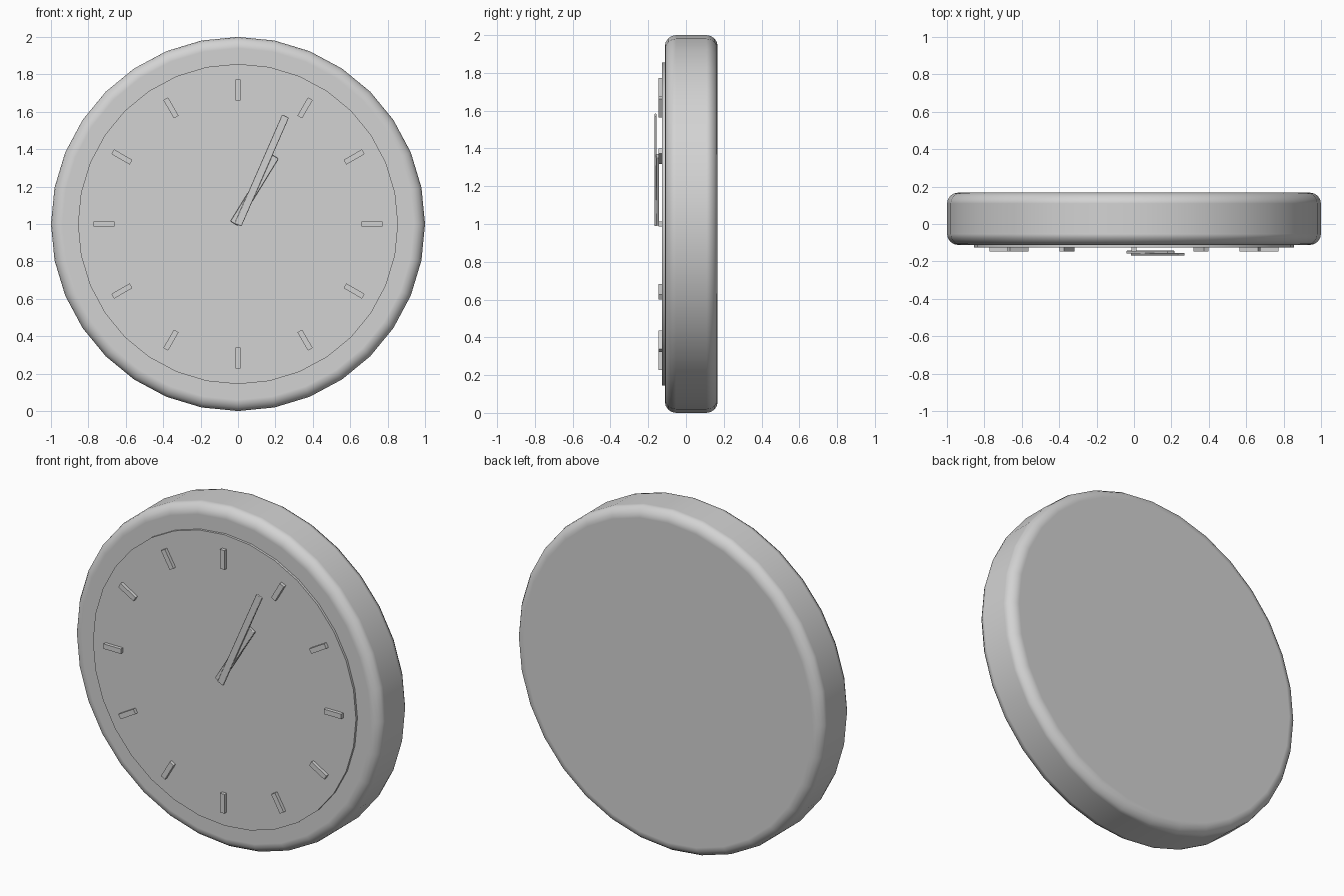
import bpy
import math

if "Cube" in bpy.data.objects:
    bpy.data.objects.remove(bpy.data.objects["Cube"])

grey = bpy.data.materials.new("light grey")
grey.diffuse_color = (0.65, 0.65, 0.65, 1)
grey.use_nodes = True
grey.node_tree.nodes["Principled BSDF"].inputs["Base Color"].default_value = grey.diffuse_color


def finish(ob, name, bevel=0, segments=1):
    ob.name = name
    ob.data.materials.append(grey)
    bpy.ops.object.transform_apply(location=False, rotation=True, scale=True)
    bpy.ops.object.shade_smooth_by_angle(angle=math.radians(35))
    if bevel:
        m = ob.modifiers.new("Bevel", 'BEVEL')
        m.width = bevel
        m.segments = segments
        m.limit_method = 'ANGLE'
        m.angle_limit = math.radians(40)
        m.harden_normals = True


def disc(name, radius, y0, y1, bevel=0, segments=1):
    bpy.ops.mesh.primitive_cylinder_add(
        vertices=32, radius=radius, depth=y1 - y0,
        location=(0, (y0 + y1) / 2, 1), rotation=(math.pi / 2, 0, 0))
    finish(bpy.context.object, name, bevel, segments)


def bar(name, x, z, length, width, y0, y1, angle, bevel=0):
    # angle is measured clockwise from straight up, seen from the front
    bpy.ops.mesh.primitive_cube_add(
        size=1, location=(x, (y0 + y1) / 2, z), rotation=(0, angle, 0))
    ob = bpy.context.object
    ob.scale = (width, y1 - y0, length)
    finish(ob, name, bevel)


# Rounded case and dial
disc("clock_case", 1.0, -0.112, 0.168, 0.06, 4)
disc("dial", 0.856, -0.126, -0.10)

# Twelve hour marks
for i in range(12):
    a = i * math.pi / 6
    bar(f"hour_mark_{i}", 0.717 * math.sin(a), 1 + 0.717 * math.cos(a),
        0.113, 0.029, -0.146, -0.12, a)

# Hands
bar("hour_hand", 0.088, 1.182, 0.42, 0.045, -0.159, -0.142, math.radians(31.5), 0.003)
bar("minute_hand", 0.127, 1.286, 0.635, 0.04, -0.168, -0.155, math.radians(23.6), 0.003)
